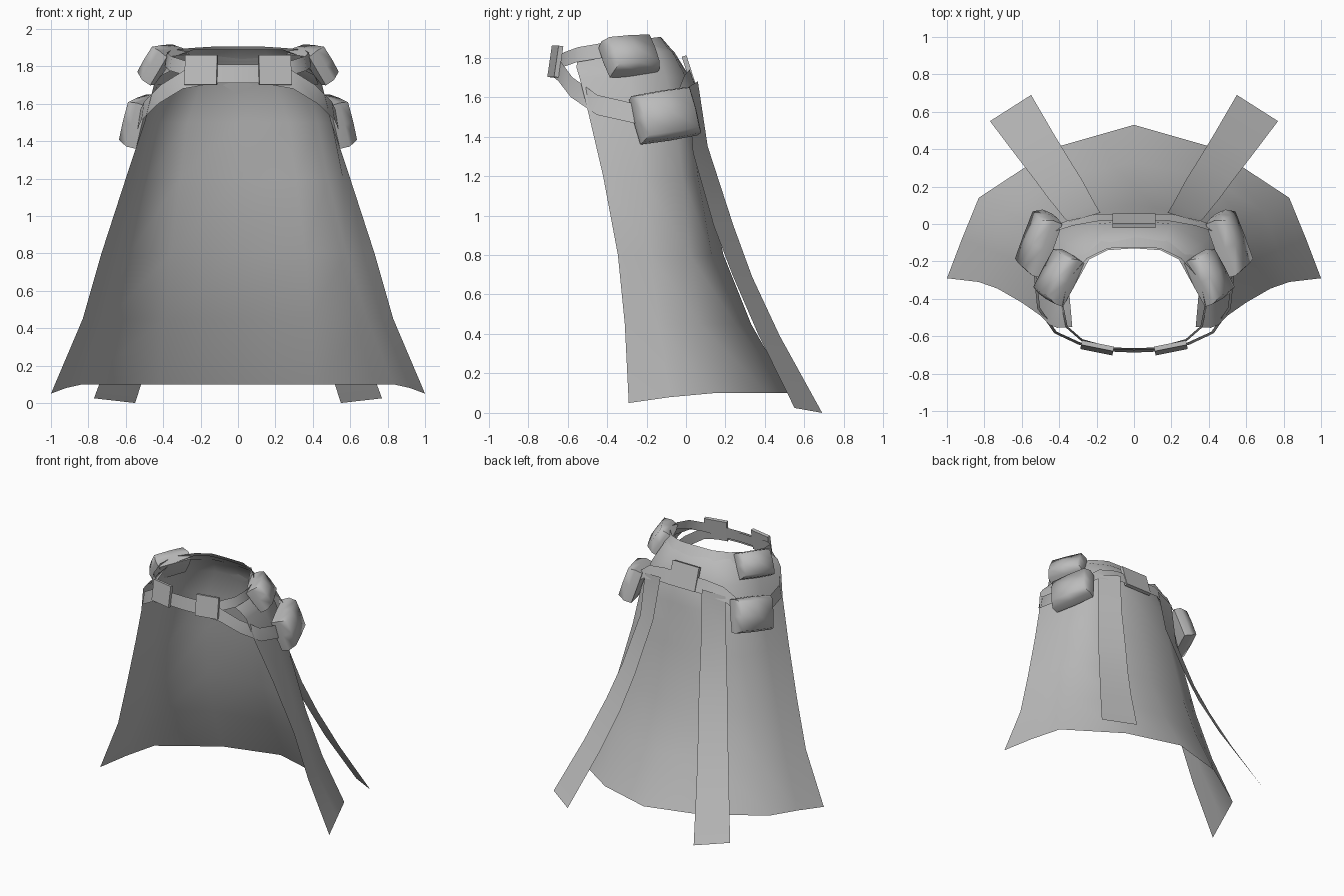
import bpy
import bmesh
from math import radians
from mathutils import Vector, Matrix

default_cube = bpy.data.objects.get("Cube")
if default_cube:
    bpy.data.objects.remove(default_cube)

# One plain cloth colour
grey = bpy.data.materials.new("plain grey")
grey.use_nodes = True
grey.diffuse_color = (0.5, 0.5, 0.5, 1)
shader = next(n for n in grey.node_tree.nodes if n.type == 'BSDF_PRINCIPLED')
shader.inputs["Base Color"].default_value = grey.diffuse_color
shader.inputs["Roughness"].default_value = 0.8


def finish(name, bm, smooth_angle=50):
    mesh = bpy.data.meshes.new(name)
    bm.to_mesh(mesh)
    bm.free()
    mesh.materials.append(grey)
    obj = bpy.data.objects.new(name, mesh)
    bpy.context.collection.objects.link(obj)
    bpy.ops.object.select_all(action='DESELECT')
    obj.select_set(True)
    bpy.context.view_layer.objects.active = obj
    bpy.ops.object.shade_smooth_by_angle(angle=radians(smooth_angle))
    return obj


def sheet(name, rows, closed=False):
    """Skin a grid of point rows with quads."""
    bm = bmesh.new()
    grid = [[bm.verts.new(p) for p in row] for row in rows]
    if closed:
        grid.append(grid[0])
    for a, b in zip(grid, grid[1:]):
        for i in range(len(a) - 1):
            bm.faces.new((a[i], a[i + 1], b[i + 1], b[i]))
    bmesh.ops.recalc_face_normals(bm, faces=bm.faces)
    return finish(name, bm)


def mirrored(points):
    """Extend a half path, starting on the centre line, to both sides."""
    return [Vector((-x, y, z)) for x, y, z in reversed(points[1:])] + [Vector(p) for p in points]


# Cape: each row is a height, a droop at the front edge, and a half outline
# running from the middle of the back to the front edge
cape_rows = [
    (0.10, 0.05, [(0, .53), (.42, .41), (.83, .14), (.92, -.08), (1, -.29)]),
    (0.45, 0, [(0, .33), (.39, .25), (.69, .07), (.77, -.14), (.83, -.31)]),
    (0.80, 0, [(0, .19), (.36, .13), (.58, .02), (.67, -.18), (.73, -.345)]),
    (1.20, 0, [(0, .10), (.31, .06), (.48, -.02), (.56, -.22), (.60, -.42)]),
    (1.50, 0, [(0, .05), (.27, .025), (.425, -.05), (.49, -.25), (.50, -.49)]),
    (1.70, 0, [(0, .02), (.20, 0), (.37, -.1), (.43, -.3), (.45, -.54)]),
    (1.83, .08, [(0, -.06), (.17, -.07), (.30, -.14), (.38, -.32), (.41, -.555)]),
    (1.89, .10, [(0, -.13), (.14, -.14), (.24, -.19), (.345, -.38), (.33, -.55)]),
]
rows = []
for z, droop, outline in cape_rows:
    drops = (0, 0, 0, droop * 0.4, droop)
    rows.append(mirrored([(x, y, z - d) for (x, y), d in zip(outline, drops)]))
sheet("cape", rows)


# Bands around the shoulders and the neck
def band(name, path, half_width, back_lean):
    centre = Vector((0, -0.3, 0))
    loop = mirrored(path)[1:]     # both ends meet at the front
    rows = []
    for p in loop:
        lean = back_lean if p.y > -0.2 else 0.15
        out = Vector((p.x, p.y, 0)) - centre
        step = (Vector((0, 0, 1)) - out.normalized() * lean) * half_width
        rows.append((p - step, p + step))
    return sheet(name, rows, closed=True)


band("shoulder_band", [
    (0, .035, 1.69), (.19, .035, 1.69), (.34, .005, 1.66), (.43, -.025, 1.59),
    (.51, -.09, 1.52), (.53, -.25, 1.515), (.51, -.45, 1.56), (.42, -.58, 1.65),
    (.29, -.64, 1.73), (.12, -.675, 1.76), (0, -.68, 1.76)], 0.05, 0.4)
band("neck_band", [
    (0, -.095, 1.867), (.16, -.105, 1.867), (.28, -.17, 1.86), (.36, -.3, 1.85),
    (.385, -.43, 1.835), (.36, -.55, 1.815), (.28, -.62, 1.79),
    (.12, -.665, 1.765), (0, -.67, 1.765)], 0.038, 0.85)

# Loose tails hanging from the shoulder band down the back
inner_edge = [(.18, .06, 1.68), (.21, .11, 1.35), (.28, .24, .95),
              (.34, .335, .69), (.425, .475, .39), (.55, .69, 0)]
outer_edge = [(.35, .01, 1.65), (.375, .035, 1.32), (.46, .14, .95),
              (.53, .235, .70), (.63, .365, .40), (.77, .55, .025)]
for label, side in (("left", 1), ("right", -1)):
    sheet(label + "_tail", [[(side * x, y, z) for x, y, z in pair]
                            for pair in zip(inner_edge, outer_edge)])


# Padded blocks and flat plates, oriented by their outward direction
def facing(centre, normal, roll=0):
    out = Vector(normal).normalized()
    across = Vector((0, 0, 1)).cross(out).normalized()
    up = out.cross(across)
    turn = Matrix((out, across, up)).transposed().to_4x4()
    return Matrix.Translation(centre) @ turn @ Matrix.Rotation(radians(roll), 4, 'X')


def block(name, centre, normal, size, puff=0, roll=0):
    bm = bmesh.new()
    bmesh.ops.create_cube(bm, size=1)
    if puff:
        bmesh.ops.subdivide_edges(bm, edges=bm.edges, cuts=1, use_grid_fill=True)
        for v in bm.verts:
            flat_axes = sum(abs(c) < 0.01 for c in v.co)
            outer = v.co.x > 0.1
            if flat_axes == 2:
                v.co *= 1 + (puff if abs(v.co.x) > 0.1 else 0.06)
            elif flat_axes == 1:
                v.co *= 1.03
            if outer:             # outer side tapers slightly
                v.co.y *= 0.88
                v.co.z *= 0.88
    bmesh.ops.scale(bm, vec=size, verts=bm.verts)
    place = facing(centre, normal, roll)
    bmesh.ops.transform(bm, matrix=place, verts=bm.verts)
    return finish(name, bm, 75 if puff else 30)


for label, side in (("left", 1), ("right", -1)):
    block(label + "_lower_pad", (side * .515, -.1, 1.512), (side * .93, .3, .3),
          (.11, .31, .24), 0.3, side * 9)
    block(label + "_upper_pad", (side * .405, -.28, 1.813), (side * .75, .36, .58),
          (.11, .26, .185), 0.3, side * 4)
    block(label + "_front_plate", (side * .197, -.662, 1.78), (side * .2, -1, .15),
          (.025, .175, .16))

# Plate at the back of the neck
block("back_plate", (0, .018, 1.722), (0, 1, .32), (.025, .23, .18))
